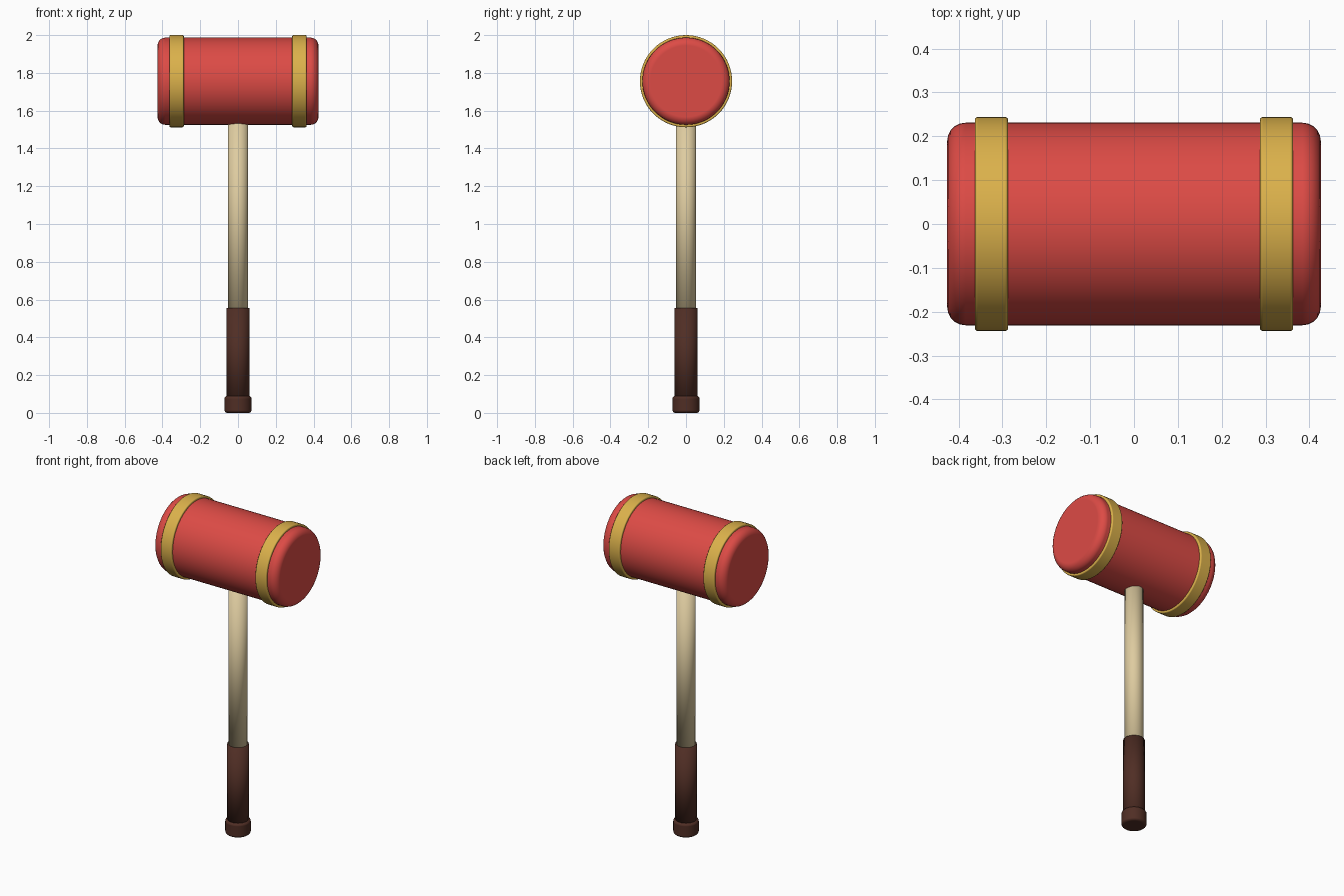
import bpy, math

if "Cube" in bpy.data.objects:
    bpy.data.objects.remove(bpy.data.objects["Cube"])


def material(name, rgb):
    m = bpy.data.materials.new(name)
    m.diffuse_color = (*rgb, 1.0)
    m.use_nodes = True
    m.node_tree.nodes["Principled BSDF"].inputs["Base Color"].default_value = m.diffuse_color
    return m


RED = material("red paint", (0.72, 0.07, 0.06))
GOLD = material("gold", (0.71, 0.44, 0.07))
WOOD = material("pale wood", (0.73, 0.60, 0.35))
LEATHER = material("dark leather", (0.08, 0.027, 0.018))


def rod(name, mat, radius, start, end, axis="Z", z=0.0, sides=32, bevel=0.0):
    """Smooth cylinder from start to end along one axis, with optional round rims."""
    mid = (start + end) / 2
    along_x = axis == "X"
    bpy.ops.mesh.primitive_cylinder_add(
        vertices=sides, radius=radius, depth=end - start,
        location=(mid, 0, z) if along_x else (0, 0, mid),
        rotation=(0, math.pi / 2 if along_x else 0, 0))
    ob = bpy.context.object
    ob.name = name
    ob.data.materials.append(mat)
    bpy.ops.object.shade_smooth()
    if bevel:
        b = ob.modifiers.new("round rims", "BEVEL")
        b.width = bevel
        b.segments = 5
        b.limit_method = "ANGLE"
        b.angle_limit = math.radians(40)
        b.harden_normals = True
    return ob


HEAD_Z = 1.756

# Mallet head and its two raised bands
rod("mallet_head", RED, 0.231, -0.426, 0.426, "X", HEAD_Z, 64, 0.042)
for side, label in ((-1, "left"), (1, "right")):
    x = side * 0.325
    rod(label + "_band", GOLD, 0.244, x - 0.038, x + 0.038, "X", HEAD_Z, 64, 0.007)

# Handle, grip and pommel
rod("handle", WOOD, 0.054, 0.50, 1.60)
rod("grip", LEATHER, 0.061, 0.04, 0.555)
rod("pommel", LEATHER, 0.072, 0.0, 0.09, bevel=0.016)
